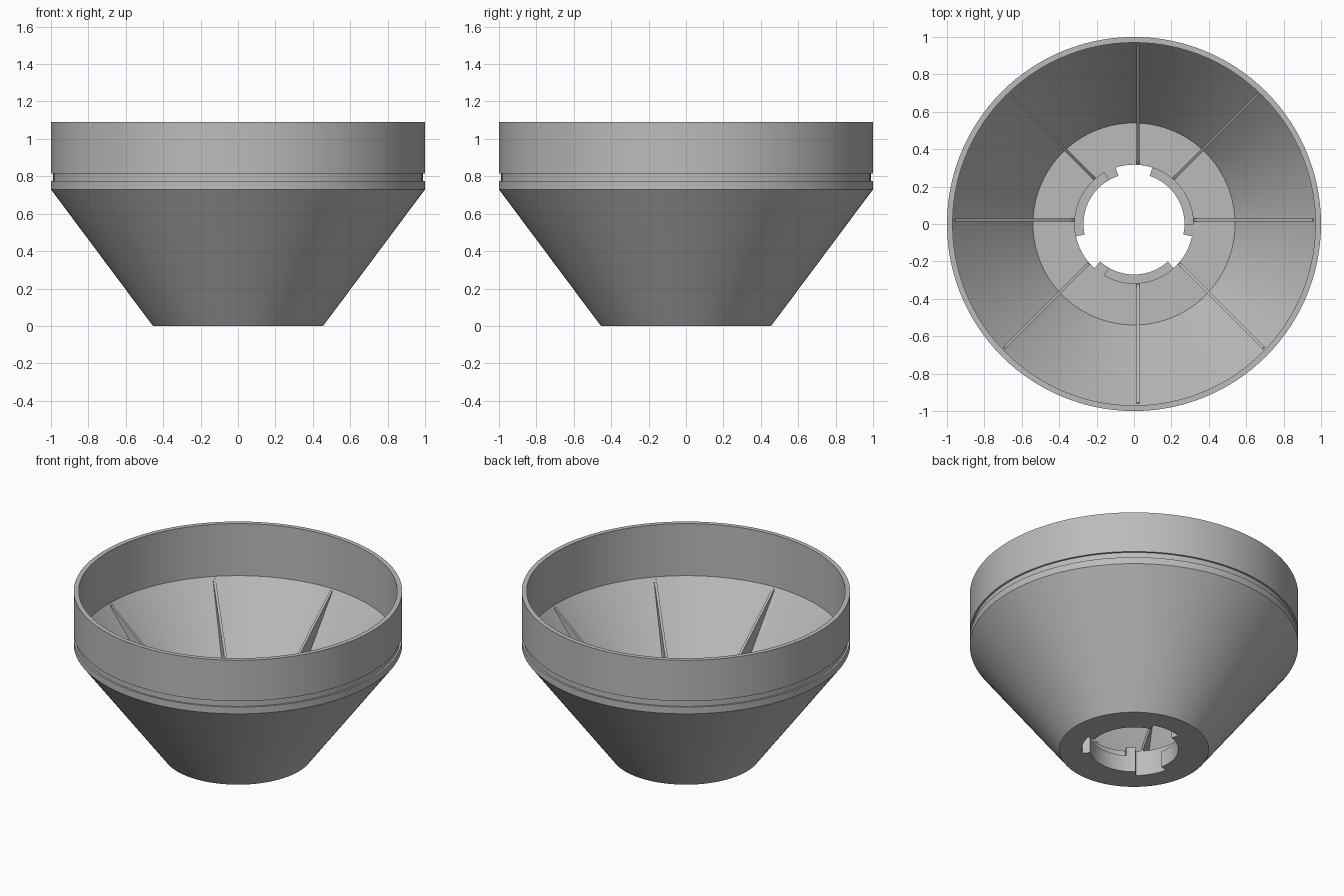
import bpy, bmesh
from math import sin, cos, radians

cube = bpy.data.objects.get("Cube")
if cube:
    bpy.data.objects.remove(cube, do_unlink=True)

grey = bpy.data.materials.new("plain_grey")
grey.use_nodes = True
colour = (0.5, 0.5, 0.5, 1)
grey.diffuse_color = colour
grey.node_tree.nodes["Principled BSDF"].inputs["Base Color"].default_value = colour

FLOOR, LEDGE = 0.17, 0.11      # floor top, bayonet ledge top
HOLE, RECESS = 0.27, 0.317     # hole radius, notch radius
STEP = 3                       # degrees per facet


def make_object(name, bm):
    bmesh.ops.recalc_face_normals(bm, faces=bm.faces)
    mesh = bpy.data.meshes.new(name)
    bm.to_mesh(mesh)
    bm.free()
    obj = bpy.data.objects.new(name, mesh)
    bpy.context.collection.objects.link(obj)
    mesh.materials.append(grey)
    return obj


def revolve(name, profile, start=0, end=360):
    """Sweep a closed (radius, z) profile around z; cap partial sweeps."""
    bm = bmesh.new()
    full = end - start == 360
    angles = [radians(a) for a in range(start, end + (0 if full else 1), STEP)]
    rings = [[bm.verts.new((r * cos(a), r * sin(a), z)) for r, z in profile] for a in angles]
    pairs = list(zip(rings, rings[1:])) + ([(rings[-1], rings[0])] if full else [])
    n = len(profile)
    for a, b in pairs:
        for i in range(n):
            j = (i + 1) % n
            bm.faces.new((a[i], a[j], b[j], b[i]))
    if not full:
        bm.faces.new(rings[0])
        bm.faces.new(rings[-1])
    return make_object(name, bm)


# Funnel body: cone, grooved collar, thick floor
body = revolve("funnel_body", [
    (HOLE, 0), (0.455, 0), (1, 0.73), (1, 0.775), (0.988, 0.775), (0.988, 0.815),
    (1, 0.815), (1, 1.09), (0.97, 1.09), (0.97, 0.74), (0.54, FLOOR), (HOLE, FLOOR)])

# Bayonet cut-outs: through notches and raised-ledge recesses, three of each
cutters = []
for turn in (0, 120, 240):
    for name, low, start, end in (("notch_cutter", -0.1, 72, 108),
                                  ("recess_cutter", LEDGE, 0, 75)):
        section = [(0.2, low), (RECESS, low), (RECESS, 0.3), (0.2, 0.3)]
        cutter = revolve(name, section, start + turn, end + turn)
        cutter.hide_render = True
        cutters.append(cutter)
        cut = body.modifiers.new(name, "BOOLEAN")
        cut.operation, cut.solver, cut.object = "DIFFERENCE", "EXACT", cutter

bpy.ops.object.select_all(action="DESELECT")
body.select_set(True)
bpy.context.view_layer.objects.active = body
for modifier in list(body.modifiers):
    bpy.ops.object.modifier_apply(modifier=modifier.name)
for cutter in cutters:
    bpy.data.objects.remove(cutter, do_unlink=True)
bpy.ops.object.shade_smooth_by_angle(angle=radians(30))

# Thin ribs up the inner cone, on four slightly off-centre lines
RIB = [(0.32, 0.15), (0.56, 0.15), (0.975, 0.725), (0.955, 0.73), (0.32, 0.185)]
for angle in (0, 45, -45, -90):
    for side in (1, -1):
        bm = bmesh.new()
        ca, sa = cos(radians(angle)), sin(radians(angle))
        sheets = []
        for y in (0.014, 0.03):
            sheets.append([bm.verts.new((side * r * ca - y * sa, side * r * sa + y * ca, z))
                           for r, z in RIB])
            bm.faces.new(sheets[-1])
        for i in range(len(RIB)):
            j = (i + 1) % len(RIB)
            bm.faces.new((sheets[0][i], sheets[0][j], sheets[1][j], sheets[1][i]))
        make_object("inner_rib", bm)
